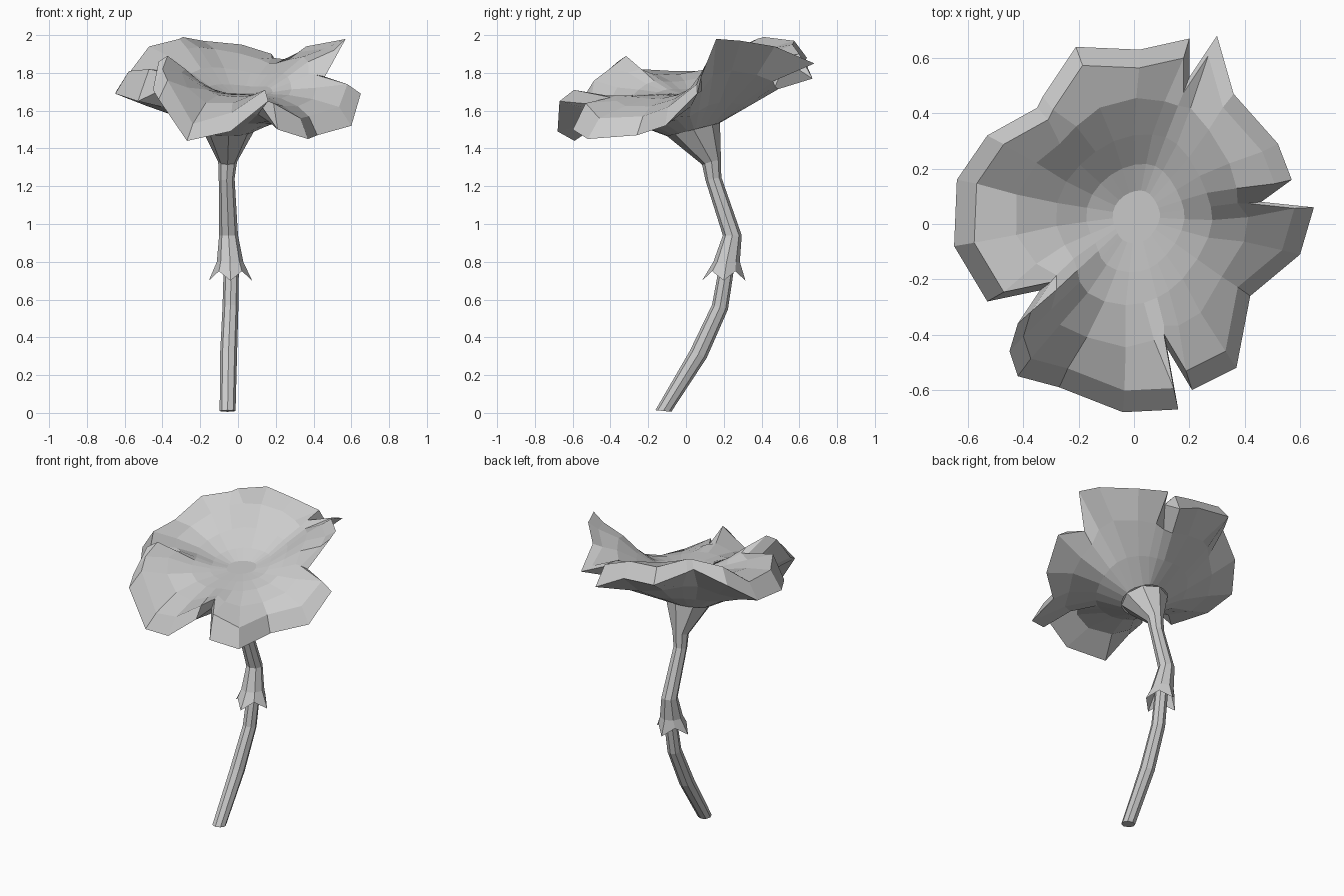
import bpy
import bmesh
import math
from mathutils import Vector

default_cube = bpy.data.objects.get("Cube")
if default_cube:
    bpy.data.objects.remove(default_cube, do_unlink=True)

# One plain grey for the whole flower
grey = bpy.data.materials.new("plain grey")
grey.use_nodes = True
colour = (0.6, 0.6, 0.6, 1.0)
grey.diffuse_color = colour
grey.node_tree.nodes["Principled BSDF"].inputs["Base Color"].default_value = colour


def add_object(name, bm):
    """Turn a bmesh into a flat shaded object."""
    bmesh.ops.recalc_face_normals(bm, faces=bm.faces)
    mesh = bpy.data.meshes.new(name)
    bm.to_mesh(mesh)
    bm.free()
    mesh.materials.append(grey)
    obj = bpy.data.objects.new(name, mesh)
    bpy.context.scene.collection.objects.link(obj)
    return obj


def bridge(bm, low, high):
    """Join two closed loops of vertices with quads."""
    for a in range(len(low)):
        b = (a + 1) % len(low)
        bm.faces.new((low[a], low[b], high[b], high[a]))


def relax(points, passes):
    """Even out a closed loop of points, so that notches fade towards the middle."""
    for _ in range(passes):
        count = len(points)
        points = [points[i] / 2 + (points[i - 1] + points[(i + 1) % count]) / 4
                  for i in range(count)]
    return points


def add_tube(name, rings, sides, capped=False, hem=False):
    """Skin rings of (x, y, z, radius, tilt); a hem alternates points and hollows."""
    bm = bmesh.new()
    loops = []
    for index, (x, y, z, radius, tilt) in enumerate(rings):
        loop = []
        for side in range(sides):
            angle = math.tau * side / sides
            r, lift = radius, 0.0
            if hem and index == 0 and side % 2 == 1:
                r, lift = radius * 0.75, 0.05
            dy = r * math.sin(angle)
            loop.append(bm.verts.new((x + r * math.cos(angle), y + dy, z + tilt * dy + lift)))
        loops.append(loop)
    for low, high in zip(loops, loops[1:]):
        bridge(bm, low, high)
    if capped:
        bm.faces.new(loops[0])
        bm.faces.new(loops[-1])
    return add_object(name, bm)


# Lower stem, curving backwards into the sheath
add_tube("lower_stem", [
    (-0.055, -0.12, 0.01, 0.042, -0.1),
    (-0.05, 0.065, 0.31, 0.045, -0.4),
    (-0.04, 0.18, 0.56, 0.042, -0.3),
    (-0.035, 0.22, 0.8, 0.04, 0.0),
], 8, capped=True)

# Pointed sheath, upper stem and the funnel under the bloom
add_tube("sheath_and_upper_stem", [
    (-0.04, 0.2, 0.7, 0.115, 0.0),
    (-0.042, 0.215, 0.8, 0.07, 0.0),
    (-0.05, 0.245, 0.94, 0.05, 0.0),
    (-0.06, 0.145, 1.24, 0.042, 0.2),
    (-0.055, 0.135, 1.33, 0.05, 0.3),
    (-0.05, 0.04, 1.5, 0.14, 0.25),
], 8, hem=True)

# Bloom outline, clockwise from the raised side: rim x, y, z and height of the fold inside it
outline = [
    # right petal
    (0.65, 0.06, 1.69, 1.74), (0.6, -0.11, 1.52, 1.62), (0.42, -0.26, 1.47, 1.57),
    (0.37, -0.52, 1.45, 1.56), (0.21, -0.6, 1.5, 1.64),
    (0.12, -0.45, 1.63, 1.67),  # notch
    # front petal with one corner curled up
    (0.16, -0.67, 1.65, 1.71), (-0.04, -0.68, 1.49, 1.59), (-0.27, -0.59, 1.44, 1.53),
    (-0.42, -0.55, 1.66, 1.76), (-0.45, -0.46, 1.71, 1.82), (-0.42, -0.36, 1.86, 1.89),
    (-0.34, -0.24, 1.74, 1.78),  # notch
    # left petal running into the back petal
    (-0.53, -0.28, 1.65, 1.82), (-0.65, -0.08, 1.69, 1.81), (-0.64, 0.16, 1.71, 1.81),
    (-0.53, 0.32, 1.84, 1.94), (-0.35, 0.42, 1.94, 1.98), (-0.33, 0.46, 1.93, 1.99),
    (-0.21, 0.64, 1.88, 1.97), (0.02, 0.63, 1.86, 1.95), (0.2, 0.67, 1.77, 1.9),
    (0.2, 0.53, 1.86, 1.88),  # notch
    # raised petal
    (0.3, 0.68, 1.85, 1.87), (0.36, 0.47, 1.94, 1.91), (0.52, 0.29, 1.97, 1.93),
    (0.57, 0.16, 1.98, 1.92),
    (0.46, 0.08, 1.78, 1.79),  # notch
]

heart = Vector((0.01, 0.03, 1.69))       # middle of the upper side
throat = Vector((-0.05, 0.04, 1.5))      # top of the funnel
fold_ratio = 0.89
bm = bmesh.new()
rim = [bm.verts.new((x, y, z)) for x, y, z, fold in outline]

# Upper side: nearly flat heart, then out to the fold and over it to the rim
upper = []
for t, passes in ((0.18, 6), (0.36, 4), (0.56, 3), (0.78, 1), (1.0, 0)):
    loop = []
    for edge, (x, y, z, fold) in zip(rim, outline):
        spot = heart.lerp(edge.co, t * fold_ratio)
        # Raised petals climb early and level off, drooping ones fall late
        s = max(0.0, (t - 0.12) / 0.88)
        share = s * s * (3 - 2 * s) if fold > heart.z else t ** 2
        spot.z = heart.z + (fold - heart.z) * share
        loop.append(spot)
    upper.append([bm.verts.new(p) for p in relax(loop, passes)])
bm.faces.new(upper[0])
upper.append(rim)
for inner, outer in zip(upper, upper[1:]):
    bridge(bm, inner, outer)

# Underside: a bowl from the funnel to the rim, arched under the drooping petals
under = []
for s, passes in ((0.0, 0), (0.35, 3), (0.7, 1)):
    loop = []
    for edge in rim:
        away = edge.co - throat
        away.z = 0.0
        start = throat + away.normalized() * 0.14
        start.z += 0.25 * (start.y - throat.y)
        spot = start.lerp(edge.co, s)
        arch = max(-0.02, 0.3 * (1.68 - edge.co.z))
        spot.z += arch * math.sin(math.pi * s)
        loop.append(spot)
    under.append([bm.verts.new(p) for p in relax(loop, passes)])
under.append(rim)
for inner, outer in zip(under, under[1:]):
    bridge(bm, inner, outer)
add_object("bloom", bm)
